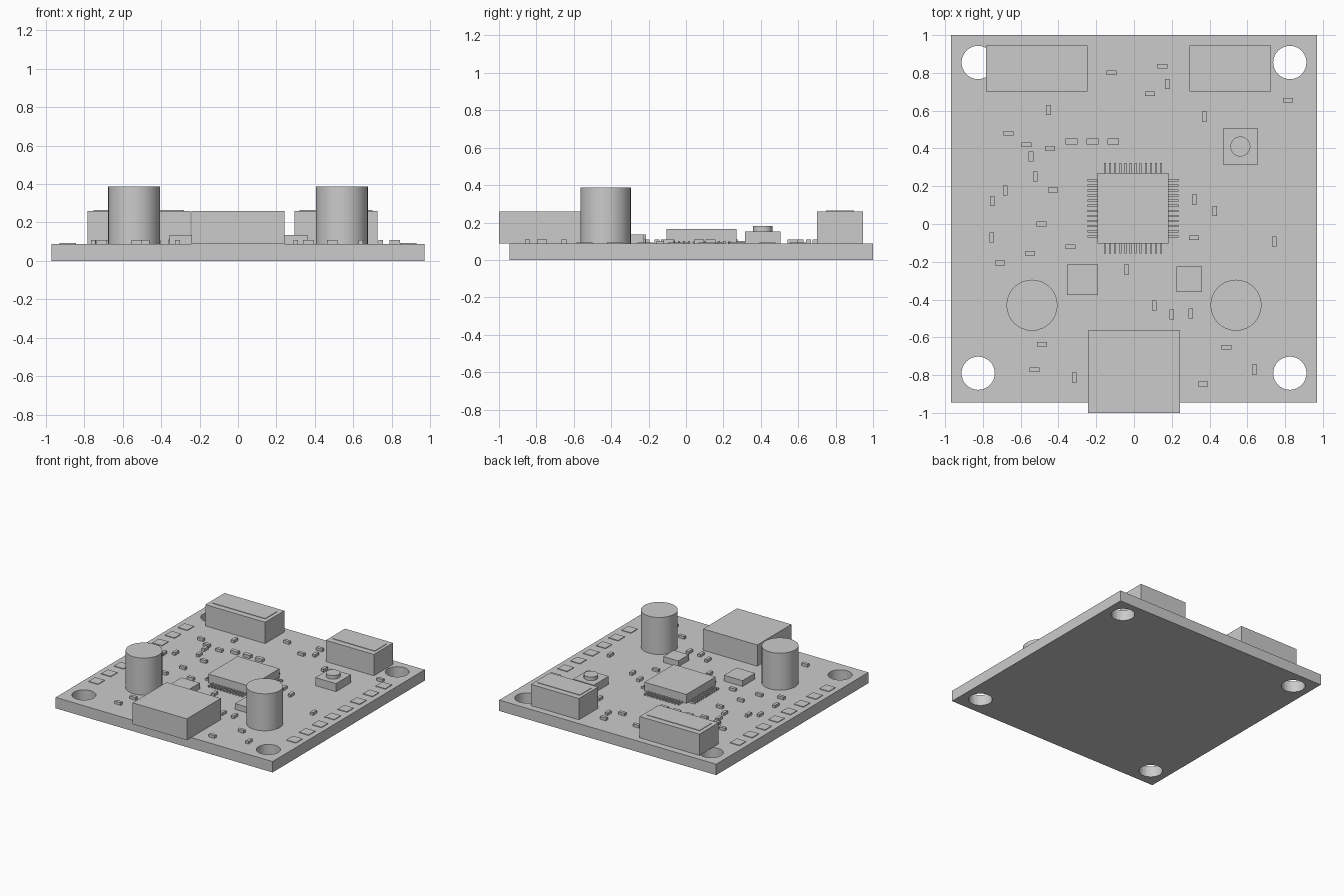
import bpy
import bmesh
from mathutils import Matrix, Vector

if "Cube" in bpy.data.objects:
    bpy.data.objects.remove(bpy.data.objects["Cube"], do_unlink=True)

BOARD_TOP = 0.088

grey = bpy.data.materials.new("plain grey")
grey.use_nodes = True
grey.diffuse_color = (0.6, 0.6, 0.6, 1)
grey.node_tree.nodes["Principled BSDF"].inputs["Base Color"].default_value = (0.6, 0.6, 0.6, 1)


def finish(name, bm):
    mesh = bpy.data.meshes.new(name)
    bm.to_mesh(mesh)
    bm.free()
    mesh.materials.append(grey)
    obj = bpy.data.objects.new(name, mesh)
    bpy.context.collection.objects.link(obj)
    return obj


def add_box(bm, centre, size, bottom, top):
    place = Matrix.Translation((centre[0], centre[1], (bottom + top) / 2))
    scale = Matrix.Diagonal((size[0], size[1], top - bottom, 1))
    bmesh.ops.create_cube(bm, size=1, matrix=place @ scale)


def boxes(name, centres, size, top, bottom=BOARD_TOP):
    bm = bmesh.new()
    for centre in centres:
        add_box(bm, centre, size, bottom, top)
    return finish(name, bm)


def cylinders(name, centres, radius, bottom, top, sides=32):
    bm = bmesh.new()
    for x, y in centres:
        bmesh.ops.create_cone(bm, cap_ends=True, segments=sides, radius1=radius, radius2=radius,
                              depth=top - bottom,
                              matrix=Matrix.Translation((x, y, (bottom + top) / 2)))
    return finish(name, bm)


def smooth_sides(obj):
    bpy.ops.object.select_all(action="DESELECT")
    obj.select_set(True)
    bpy.context.view_layer.objects.active = obj
    bpy.ops.object.shade_smooth_by_angle()


# Circuit board with four mounting holes
board = boxes("circuit_board", [(0, 0.028)], (1.94, 1.944), BOARD_TOP, 0)
holes = cylinders("mounting_hole_cutter",
                  [(x, y) for x in (-0.825, 0.825) for y in (-0.79, 0.855)],
                  0.088, -0.1, 0.2)
cut = board.modifiers.new("mounting_holes", "BOOLEAN")
cut.operation = "DIFFERENCE"
cut.solver = "EXACT"
cut.object = holes
bpy.context.view_layer.objects.active = board
board.select_set(True)
bpy.ops.object.modifier_apply(modifier=cut.name)
bpy.data.objects.remove(holes, do_unlink=True)

# Front port and the two rear connectors with their top plates
boxes("front_port", [(0, -0.782)], (0.485, 0.435), 0.26)
for side, x, width in (("right", -0.515, 0.535), ("left", 0.51, 0.43)):
    boxes("rear_connector_" + side, [(x, 0.823)], (width, 0.245), 0.26)
    boxes("connector_plate_" + side, [(x, 0.823)], (width * 0.88, 0.15), 0.264, 0.26)

# Capacitors
smooth_sides(cylinders("capacitors", [(-0.54, -0.43), (0.54, -0.43)], 0.135, BOARD_TOP, 0.387))

# Processor with a row of pins on each side
chip = Vector((-0.005, 0.083))
boxes("processor", [chip], (0.375, 0.375), 0.165, 0.093)
offsets = [(i - 5.5) * 0.027 for i in range(12)]
reach = 0.21
boxes("processor_pins_front_back",
      [chip + Vector((o, s * reach)) for o in offsets for s in (-1, 1)], (0.011, 0.06), 0.102)
boxes("processor_pins_sides",
      [chip + Vector((s * reach, o)) for o in offsets for s in (-1, 1)], (0.06, 0.011), 0.102)

# Small chips
boxes("small_chip_right", [(-0.273, -0.295)], (0.165, 0.16), 0.135)
boxes("small_chip_left", [(0.293, -0.292)], (0.135, 0.135), 0.135)

# Push button
boxes("button_base", [(0.563, 0.41)], (0.185, 0.19), 0.153)
smooth_sides(cylinders("button_cap", [(0.563, 0.41)], 0.053, 0.153, 0.182))

# Solder pads along both sides
boxes("solder_pads",
      [(s * 0.885, 0.028 + (i - 3.5) * 0.163) for i in range(8) for s in (-1, 1)],
      (0.085, 0.085), BOARD_TOP + 0.005)

# Small components lying across the board
across = [(-.12, .8), (.15, .835), (.085, .69), (.815, .655), (-.665, .48), (-.57, .42),
          (-.445, .4), (-.43, .18), (-.49, 0), (-.335, -.12), (-.55, -.155), (-.71, -.207),
          (.318, -.073), (-.487, -.637), (-.527, -.772), (.49, -.652), (.365, -.847)]
boxes("components_across", across, (0.053, 0.025), 0.11)

# Small components running front to back
along = [(.177, .74), (.373, .57), (-.453, .603), (-.545, .357), (-.523, .252), (-.682, .178),
         (-.75, .123), (-.753, -.072), (.32, .13), (.427, .07), (.742, -.093), (-.04, -.242),
         (.107, -.432), (.2, -.48), (.3, -.473), (-.315, -.812), (.638, -.77)]
boxes("components_along", along, (0.025, 0.053), 0.11)

# Row of three indicator lights
boxes("indicator_lights", [(x, 0.437) for x in (-0.33, -0.22, -0.11)], (0.063, 0.032), 0.112)
